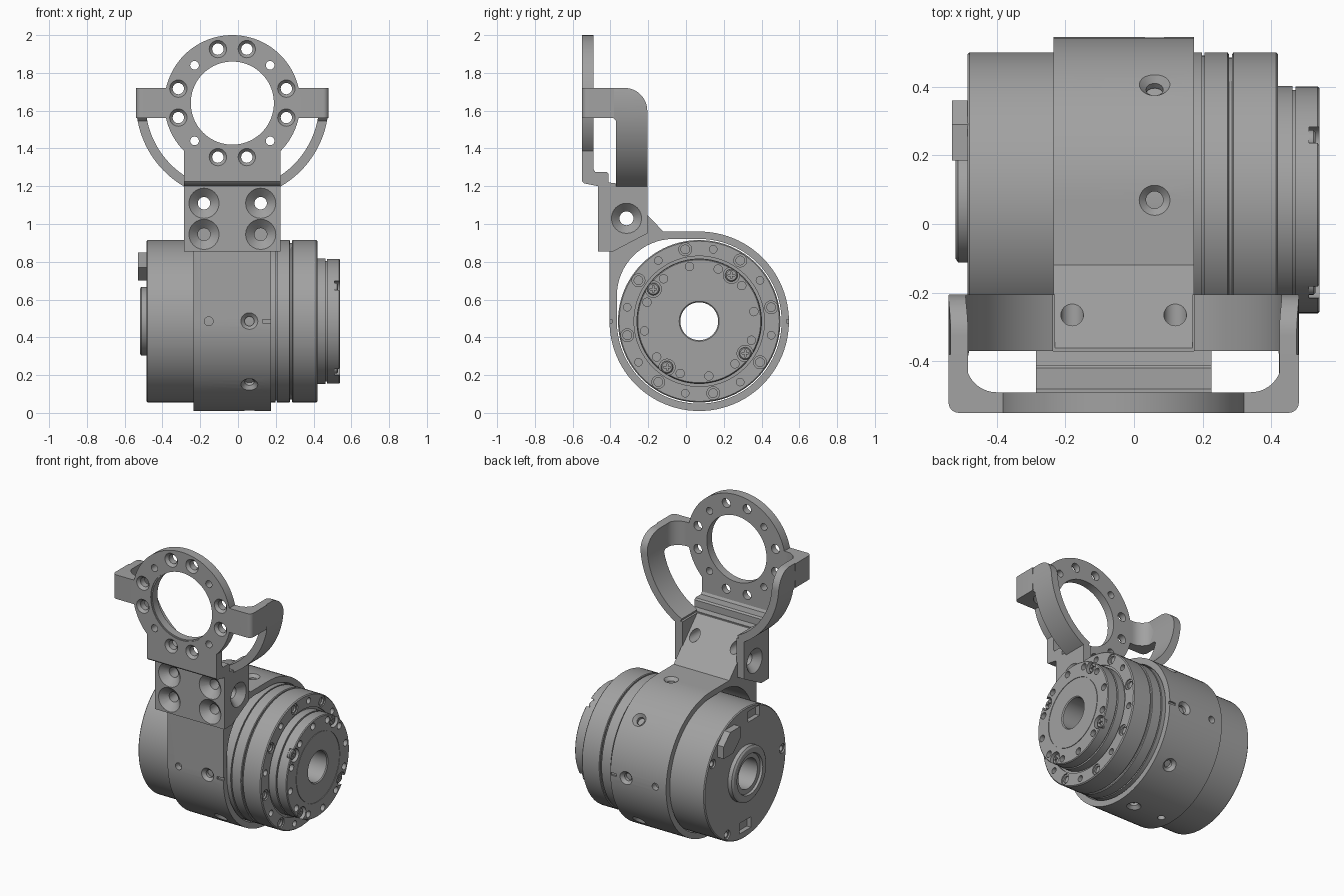
import bpy, bmesh
from math import sin, cos, pi, radians
from mathutils import Vector

cube = bpy.data.objects.get("Cube")
if cube:
    bpy.data.objects.remove(cube)

AY, AZ = 0.07, 0.485       # motor axis, along x
CX, CZ = -0.03, 1.64       # centre of the mounting ring and bracket


def material(name, rgb):
    m = bpy.data.materials.new(name)
    m.use_nodes = True
    m.diffuse_color = (*rgb, 1)
    m.node_tree.nodes["Principled BSDF"].inputs["Base Color"].default_value = (*rgb, 1)
    return m


GREY = material("machined grey", (0.36, 0.36, 0.36))


def arc(c, r, a, b, n=12):
    return [(c[0] + r * cos(radians(a + (b - a) * i / n)),
             c[1] + r * sin(radians(a + (b - a) * i / n))) for i in range(n + 1)]


def prism(bm, pts, axis, lo, hi):
    """Extrude a flat outline along an axis."""
    place = {"X": lambda p, t: (t, p[0], p[1]),
             "Y": lambda p, t: (p[0], t, p[1]),
             "Z": lambda p, t: (p[0], p[1], t)}[axis]
    a = [bm.verts.new(place(p, lo)) for p in pts]
    b = [bm.verts.new(place(p, hi)) for p in pts]
    bm.faces.new(a)
    bm.faces.new(b[::-1])
    for i in range(len(pts)):
        j = (i + 1) % len(pts)
        bm.faces.new((a[i], a[j], b[j], b[i]))


def box(bm, x, y, z):
    prism(bm, [(x[0], y[0]), (x[1], y[0]), (x[1], y[1]), (x[0], y[1])], "Z", *z)


def lathe(bm, profile, origin, axis, n=24, bored=False):
    """Spin (distance, radius) points around an axis."""
    d = Vector(axis).normalized()
    u = d.orthogonal().normalized()
    v = d.cross(u)
    rings = [[bm.verts.new(Vector(origin) + d * t + r * (u * cos(2 * pi * k / n) + v * sin(2 * pi * k / n)))
              for k in range(n)] for t, r in profile]
    pairs = list(zip(rings, rings[1:]))
    if bored:
        pairs.append((rings[-1], rings[0]))
    else:
        bm.faces.new(rings[0])
        bm.faces.new(rings[-1][::-1])
    for p, q in pairs:
        for k in range(n):
            m = (k + 1) % n
            bm.faces.new((p[k], p[m], q[m], q[k]))


def drill(bm, origin, axis, r, depth, sink=0.0, sink_depth=0.0, flat=False):
    """Hole cutter with an optional countersink or flat counterbore."""
    if not sink:
        prof = [(-0.02, r), (depth, r)]
    elif flat:
        prof = [(-0.02, sink), (sink_depth, sink), (sink_depth, r), (depth, r)]
    else:
        prof = [(-0.02, sink), (0, sink), (sink_depth, r), (depth, r)]
    lathe(bm, prof, origin, axis)


def finish(bm, name):
    bmesh.ops.recalc_face_normals(bm, faces=bm.faces)
    me = bpy.data.meshes.new(name)
    bm.to_mesh(me)
    bm.free()
    ob = bpy.data.objects.new(name, me)
    bpy.context.collection.objects.link(ob)
    me.materials.append(GREY)
    return ob


def select(ob):
    bpy.ops.object.select_all(action="DESELECT")
    ob.select_set(True)
    bpy.context.view_layer.objects.active = ob


def combine(ob, bm, operation="DIFFERENCE"):
    tool = finish(bm, "helper")
    tool.hide_render = True
    mod = ob.modifiers.new("combine", "BOOLEAN")
    mod.operation, mod.object, mod.solver = operation, tool, "EXACT"
    select(ob)
    bpy.ops.object.modifier_apply(modifier=mod.name)
    bpy.data.objects.remove(tool)


def smooth(ob):
    select(ob)
    bpy.ops.object.shade_smooth_by_angle(angle=radians(30))


def on_face(x, r, deg):
    return (x, AY + r * cos(radians(deg)), AZ + r * sin(radians(deg)))


# Motor body: housing, drive stages and rear hub
bm = bmesh.new()
lathe(bm, [(-0.505, .1), (-0.505, .13), (-0.52, .135), (-0.52, .17), (-0.512, .182), (-0.485, .182),
           (-0.485, .424), (-0.479, .43), (.198, .43), (.198, .42), (.206, .42), (.206, .43),
           (.272, .43), (.276, .425), (.276, .415), (.286, .415), (.286, .425), (.29, .43),
           (.414, .43), (.42, .424), (.42, .345), (.41, .345), (.41, .332), (.462, .332),
           (.462, .1)], (0, AY, AZ), (1, 0, 0), 96, True)
body = finish(bm, "motor_body")
bm = bmesh.new()
for k in range(8):
    drill(bm, on_face(.42, .388, 11 + 45 * k), (-1, 0, 0), .023, .02, .034, .008, True)
    drill(bm, on_face(.42, .388, 34 + 45 * k), (-1, 0, 0), .02, .03)
for a in (29, -61, 178):
    drill(bm, on_face(-.485, .39, a), (1, 0, 0), .018, .04, .03, .01, True)
for y, z in ((-.02, .845), (.07, .135)):
    box(bm, (-.6, -.455), (y - .06, y + .06), (z - .035, z + .035))
combine(body, bm)
smooth(body)

# Rear connector block
bm = bmesh.new()
prism(bm, [(.185, .77), (.185, .85), (.29, .85), (.36, .78), (.36, .7), (.26, .7)], "X", -.53, -.48)
finish(bm, "rear_connector")

# Output flange with screw pockets
bm = bmesh.new()
lathe(bm, [(.455, .1), (.455, .32), (.47, .32), (.47, .33), (.535, .33), (.54, .325), (.54, .23),
           (.536, .23), (.536, .226), (.54, .226), (.54, .106), (.534, .1)],
      (0, AY, AZ), (1, 0, 0), 96, True)
flange = finish(bm, "output_flange")
bm = bmesh.new()
for k in range(12):
    drill(bm, on_face(.54, .294, 10 + 30 * k), (-1, 0, 0), .022, .03)
combine(flange, bm)
bm = bmesh.new()
for k in range(4):
    drill(bm, on_face(.54, .297, 55 + 90 * k), (-1, 0, 0), .043, .03)
combine(flange, bm)
smooth(flange)

# Flange screws with cross recesses
for k in range(4):
    o = on_face(.505, .297, 55 + 90 * k)
    bm = bmesh.new()
    lathe(bm, [(0, .033), (.018, .033), (.024, .027)], o, (1, 0, 0))
    screw = finish(bm, f"flange_screw_{k + 1}")
    for w, h in ((.018, .004), (.004, .018)):
        bm = bmesh.new()
        box(bm, (.52, .56), (o[1] - w, o[1] + w), (o[2] - h, o[2] + h))
        combine(screw, bm)
    smooth(screw)

# Bracket: clamp ring rising into a sloped block
bm = bmesh.new()
prism(bm, arc((AY, AZ), .475, 90, -180, 72) +
      [(-.405, .855), (-.465, .855), (-.465, 1.21), (-.361, 1.21), (-.12, .96)], "X", -.235, .175)
bracket = finish(bm, "bracket")
bm = bmesh.new()
c = .135
prism(bm, arc((AY, AZ), .436, 90, -180, 72) + arc((AY - c, AZ + c), .301, 180, 90, 16), "X", -1, 1)
combine(bracket, bm)

# Cheeks on both sides of the block
for lo, hi in ((-.285, -.23), (.17, .225)):
    bm = bmesh.new()
    prism(bm, [(-.465, .855), (-.385, .855), (-.205, .95), (-.205, 1.21), (-.465, 1.21)], "X", lo, hi)
    combine(bracket, bm, "UNION")

# Stepped lip joining the block to the ring plate
bm = bmesh.new()
prism(bm, [(-.55, 1.225), (-.54, 1.215), (-.465, 1.2), (-.37, 1.2), (-.37, 1.215), (-.41, 1.22),
           (-.41, 1.265), (-.42, 1.275), (-.48, 1.275), (-.49, 1.29), (-.55, 1.29)], "X", -.285, .225)
combine(bracket, bm, "UNION")

# Ring plate and the tabs that curve back into the arms
bm = bmesh.new()
prism(bm, arc((CX, CZ), .36, -44.9, 224.9, 72) + [(CX - .255, 1.25), (CX + .255, 1.25)], "Y", -.55, -.49)
plate = finish(bm, "ring_plate")
bm = bmesh.new()
right = arc((CX + .48, -.52), .03, -90, 0, 6) + [(CX + .51, -.38), (CX + .46, -.38)] \
    + arc((CX + .37, -.4), .09, 0, -90, 10)
prism(bm, right + [(2 * CX - x, y) for x, y in right[::-1]], "Z", 1.56, 1.72)
combine(plate, bm, "UNION")

# Curved arms: a ring sector trimmed by the side outline
bm = bmesh.new()
for a, b in ((168, 243.5), (12, -63.5)):
    prism(bm, arc((CX, CZ), .51, a, b, 32) + arc((CX, CZ), .46, b, a, 32), "Y", -.6, -.1)
arms = finish(bm, "arms")
bm = bmesh.new()
prism(bm, [(-.52, 1.56), (-.52, 1.72)] + arc((-.325, 1.6), .12, 90, 0) +
      [(-.205, 1.15), (-.37, 1.15), (-.37, 1.545), (-.385, 1.56)], "X", -1, 1)
combine(arms, bm, "INTERSECT")
smooth(arms)

# Ring plate bore and bolt circle
bm = bmesh.new()
lathe(bm, [(-.02, .228), (.006, .228), (.006, .22), (.1, .22)], (CX, -.55, CZ), (0, 1, 0), 72)
for k in range(12):
    a = radians(15 + 30 * k)
    r, small = (.283, True) if k % 3 == 1 else (.296, False)
    o = (CX + r * cos(a), -.55, CZ + r * sin(a))
    if small:
        drill(bm, o, (0, 1, 0), .023, .1)
    else:
        drill(bm, o, (0, 1, 0), .03, .1, .046, .018)
combine(plate, bm)
smooth(plate)

# Block fixings: front, side and radial clamp holes
bm = bmesh.new()
for x in (CX - .15, CX + .15):
    drill(bm, (x, -.465, 1.11), (0, 1, 0), .033, .5, .08, .045)
    drill(bm, (x, -.465, .945), (0, 1, 0), .033, .16, .08, .045)
for k in range(8):
    if k != 3:
        a = radians(45 * k)
        inward = (0, -cos(a), -sin(a))
        drill(bm, on_face(.06, .475, 45 * k), inward, .025, .06, .045, .02)
        if k in (0, 4, 6):
            drill(bm, on_face(-.155, .475, 45 * k), inward, .023, .06)
for y in (-.405, .545):
    box(bm, (.13, .2), (y - .012, y + .012), (AZ - .009, AZ + .009))
combine(bracket, bm)
bm = bmesh.new()
lathe(bm, [(-.31, .08), (-.285, .08), (-.24, .037), (.18, .037), (.225, .08), (.25, .08)],
      (0, -.315, 1.03), (1, 0, 0))
combine(bracket, bm)
smooth(bracket)
